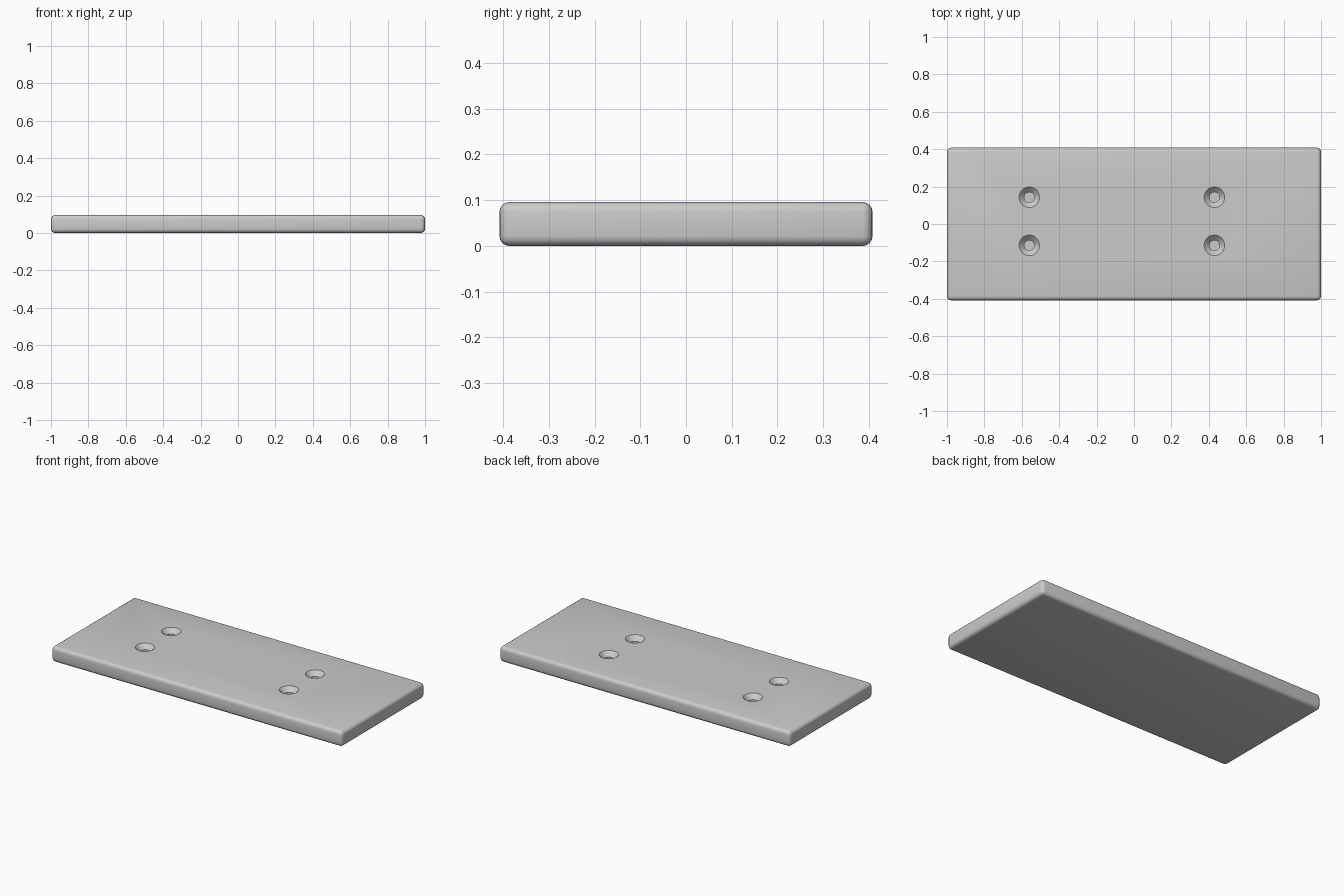
import bpy, bmesh, math

if "Cube" in bpy.data.objects:
    bpy.data.objects.remove(bpy.data.objects["Cube"])

L, W, H = 2.0, 0.816, 0.096


def make_object(name, bm):
    mesh = bpy.data.meshes.new(name)
    bm.to_mesh(mesh)
    bm.free()
    ob = bpy.data.objects.new(name, mesh)
    bpy.context.collection.objects.link(ob)
    return ob


def lathe(name, profile, centres, n=32):
    """Closed turned solids, one at each centre; profile is (radius, z) upwards."""
    bm = bmesh.new()
    for cx, cy in centres:
        rings = []
        for r, z in profile:
            rings.append([bm.verts.new((cx + r * math.cos(2 * math.pi * i / n),
                                        cy + r * math.sin(2 * math.pi * i / n), z))
                          for i in range(n)])
        for a, b in zip(rings, rings[1:]):
            for i in range(n):
                j = (i + 1) % n
                bm.faces.new((a[i], a[j], b[j], b[i]))
        bm.faces.new(rings[0][::-1])
        bm.faces.new(rings[-1])
    return make_object(name, bm)


# Slab with rounded edges
bm = bmesh.new()
bmesh.ops.create_cube(bm, size=1)
for v in bm.verts:
    v.co = (v.co.x * L, v.co.y * W, (v.co.z + 0.5) * H)
bmesh.ops.bevel(bm, geom=bm.edges[:], offset=0.022, offset_type='OFFSET',
                segments=4, profile=0.5, affect='EDGES')
slab = make_object("slab", bm)

# Four blind countersunk holes in the top
centres = [(x, y) for x in (-0.56, 0.43) for y in (-0.114, 0.143)]
cutter = lathe("hole_cutter",
               [(0.027, 0.03), (0.027, H - 0.028), (0.055, H), (0.055, H + 0.05)],
               centres)
cutter.hide_render = True
cutter.hide_set(True)

cut = slab.modifiers.new("holes", 'BOOLEAN')
cut.operation = 'DIFFERENCE'
cut.solver = 'EXACT'
cut.object = cutter

# Apply the cut, remove the cutter, then shade smooth
bpy.context.view_layer.objects.active = slab
slab.select_set(True)
bpy.ops.object.modifier_apply(modifier=cut.name)
bpy.data.objects.remove(cutter)
bpy.ops.object.shade_smooth_by_angle(angle=math.radians(30))
